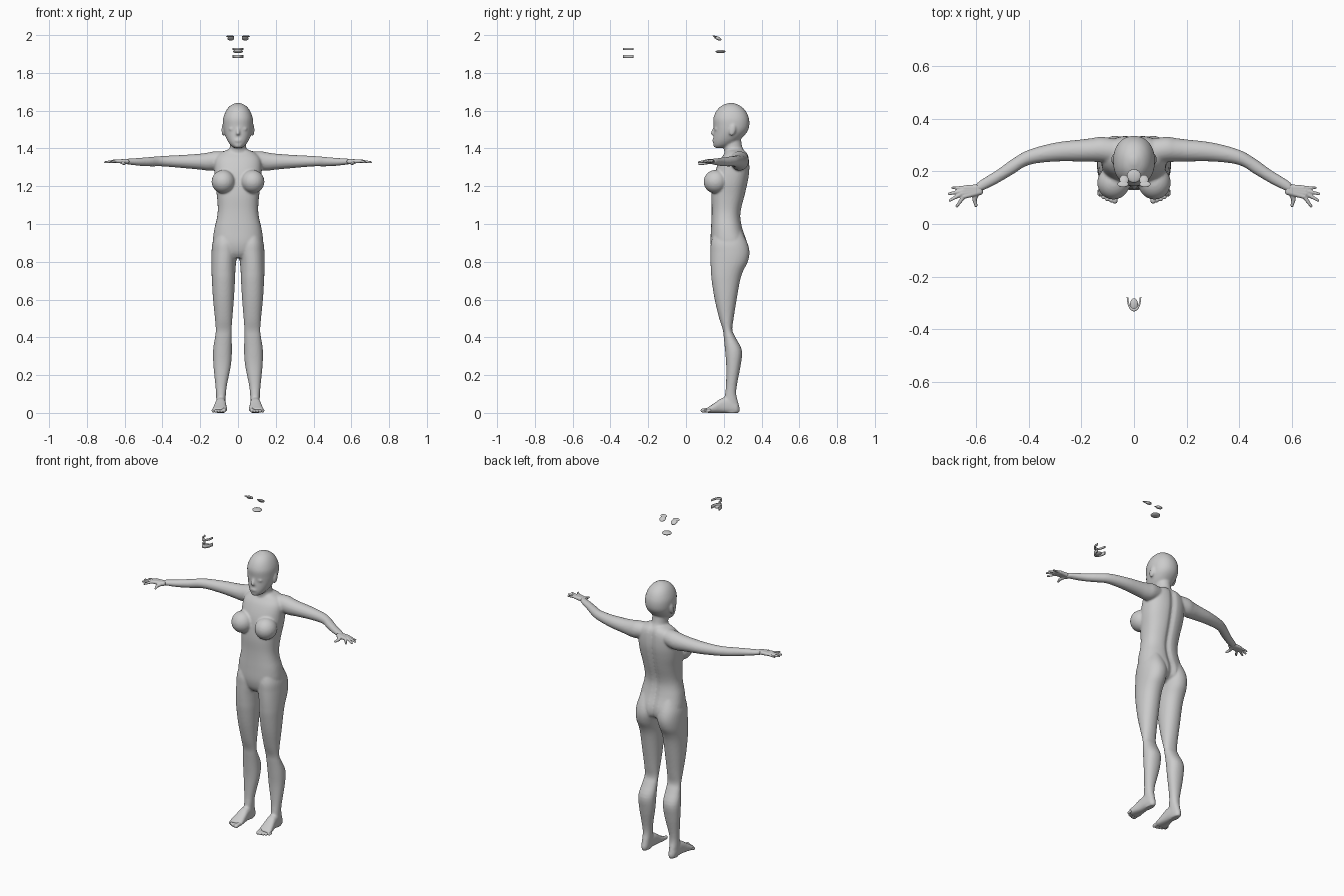
import bpy, bmesh, math
from mathutils import Vector, Matrix


def sgnpow(v, e):
    return math.copysign(abs(v) ** e, v)


def spline(rows, sub=4):
    """Catmull-Rom through section rows."""
    out = []
    for i in range(len(rows) - 1):
        a, b, c, d = (rows[max(0, min(len(rows) - 1, i + k))] for k in (-1, 0, 1, 2))
        for j in range(sub):
            t = j / sub
            out.append([0.5 * (2 * q + (r - p) * t + (2 * p - 5 * q + 4 * r - s) * t * t
                               + (3 * q - p - 3 * r + s) * t ** 3)
                        for p, q, r, s in zip(a, b, c, d)])
    return out + [list(rows[-1])]


def loft(bm, axis, rows, side=1, power=2.0, groove=0.0, n=40):
    """rows: (position, u0, u1, v0, v1); u, v are the two other axes in xyz order."""
    rings = []
    for p, u0, u1, v0, v1 in spline(rows):
        ring = []
        for k in range(n):
            a = 2 * math.pi * k / n
            u = (u0 + u1) / 2 + (u1 - u0) / 2 * sgnpow(math.cos(a), 2 / power)
            v = (v0 + v1) / 2 + (v1 - v0) / 2 * sgnpow(math.sin(a), 2 / power)
            if groove and math.sin(a) > 0:
                v -= groove * math.exp(-(u / 0.016) ** 2)
            co = {'x': (p, u, v), 'y': (u, p, v), 'z': (u, v, p)}[axis]
            ring.append(bm.verts.new((co[0] * side, co[1], co[2])))
        rings.append(ring)
    for a, b in zip(rings, rings[1:]):
        for k in range(n):
            bm.faces.new((a[k], a[(k + 1) % n], b[(k + 1) % n], b[k]))
    bm.faces.new(rings[0][::-1])
    bm.faces.new(rings[-1])


def capsule(bm, p0, p1, r0, r1, side=1):
    p0, p1 = Vector(p0), Vector(p1)
    rot = (p1 - p0).to_track_quat('Z', 'Y').to_matrix()
    for v in bmesh.ops.create_uvsphere(bm, u_segments=16, v_segments=11, radius=1)['verts']:
        v.co = p1 + rot @ v.co * r1 if v.co.z > 0 else p0 + rot @ v.co * r0
        v.co.x *= side


def blob(bm, c, r, side=1, tilt=0):
    m = (Matrix.Translation((c[0] * side, c[1], c[2])) @ Matrix.Rotation(tilt, 4, 'X')
         @ Matrix.Diagonal((*r, 1)))
    bmesh.ops.create_uvsphere(bm, u_segments=24, v_segments=16, radius=1, matrix=m)


def finish(name, bm, voxel=0, smooth=0):
    bmesh.ops.recalc_face_normals(bm, faces=bm.faces)
    me = bpy.data.meshes.new(name)
    bm.to_mesh(me)
    bm.free()
    me.shade_smooth()
    ob = bpy.data.objects.new(name, me)
    bpy.context.collection.objects.link(ob)
    if voxel:
        m = ob.modifiers.new("blend", 'REMESH')
        m.mode, m.voxel_size, m.use_smooth_shade = 'VOXEL', voxel, True
        m = ob.modifiers.new("relax", 'SMOOTH')
        m.factor, m.iterations = 0.5, smooth
    return ob


body = bmesh.new()

# Torso
loft(body, 'z', [(.82, -.05, .05, .16, .28), (.85, -.115, .115, .14, .32), (.90, -.133, .133, .13, .325),
                 (.97, -.126, .126, .132, .302), (1.03, -.112, .112, .135, .29), (1.08, -.107, .107, .136, .294),
                 (1.15, -.112, .112, .135, .312), (1.22, -.122, .122, .142, .328), (1.28, -.125, .125, .155, .337),
                 (1.34, -.122, .122, .18, .335), (1.375, -.095, .095, .205, .325), (1.395, -.05, .05, .215, .305)],
     power=2.4, groove=.012)

# Neck
loft(body, 'z', [(1.32, -.06, .06, .2, .325), (1.37, -.052, .052, .203, .318),
                 (1.41, -.043, .043, .2, .297), (1.47, -.043, .043, .2, .29)])

# Head
loft(body, 'z', [(1.403, -.018, .018, .155, .2), (1.415, -.036, .036, .147, .235), (1.435, -.052, .052, .144, .27),
                 (1.46, -.065, .065, .145, .30), (1.49, -.075, .075, .147, .325), (1.52, -.079, .079, .146, .335),
                 (1.56, -.078, .078, .145, .333), (1.60, -.063, .063, .162, .315), (1.627, -.04, .04, .19, .285),
                 (1.641, -.01, .01, .228, .25)], power=2.15)

# Nose, lips and chin
capsule(body, (0, .153, 1.515), (0, .14, 1.48), .007, .010)
blob(body, (0, .15, 1.442), (.022, .011, .010))
blob(body, (0, .158, 1.416), (.02, .013, .012))

for s in (1, -1):
    # Ear, eye and chest
    blob(body, (.078, .246, 1.498), (.009, .017, .033), s, -.2)
    blob(body, (.033, .162, 1.503), (.016, .012, .009), s)
    blob(body, (.078, .157, 1.224), (.062, .064, .062), s)
    # Arm
    loft(body, 'x', [(.05, .225, .32, 1.30, 1.385), (.12, .235, .332, 1.285, 1.385), (.16, .237, .327, 1.283, 1.378),
                     (.20, .238, .322, 1.288, 1.372), (.30, .238, .31, 1.297, 1.365), (.40, .225, .283, 1.305, 1.36),
                     (.46, .19, .25, 1.305, 1.355), (.52, .155, .207, 1.308, 1.35), (.58, .125, .17, 1.315, 1.346),
                     (.60, .116, .155, 1.317, 1.344)], s)
    # Leg
    loft(body, 'z', [(.96, .02, .115, .15, .295), (.90, .004, .135, .132, .325), (.85, .003, .14, .13, .336),
                     (.80, .010, .141, .13, .327), (.75, .014, .14, .132, .302), (.70, .016, .138, .136, .286),
                     (.60, .022, .132, .152, .268), (.50, .030, .122, .176, .252), (.44, .034, .118, .195, .245),
                     (.40, .034, .122, .2, .262), (.33, .032, .132, .207, .296), (.25, .038, .13, .213, .289),
                     (.15, .058, .12, .212, .27), (.10, .064, .116, .207, .266), (.06, .066, .115, .2, .275),
                     (.02, .068, .113, .2, .285), (0, .072, .109, .205, .28)], s, 2.15)
    # Foot
    loft(body, 'y', [(.27, .072, .112, 0, .05), (.23, .066, .117, 0, .08), (.19, .063, .121, 0, .078),
                     (.155, .06, .129, 0, .055), (.125, .058, .136, 0, .035), (.108, .062, .134, 0, .025)], s, 2.5)
finish("body", body, .006, 3)

# Hands: palm and fingers fanned from the wrist
fingers = [((.648, .105), (.675, .068), .0075), ((.655, .116), (.701, .090), .0075),
           ((.652, .127), (.704, .115), .0075), ((.645, .138), (.692, .138), .0065)]
for s, label in ((1, "left"), (-1, "right")):
    hand = bmesh.new()
    for knuckle, tip, r in fingers:
        capsule(hand, (.588, .13 + (knuckle[1] - .12) * .5, 1.331), (*knuckle, 1.333), .013, .0095, s)
        capsule(hand, (*knuckle, 1.333), (*tip, 1.327), r + .001, r - .002, s)
    capsule(hand, (.597, .122, 1.328), (.608, .095, 1.322), .011, .009, s)
    capsule(hand, (.608, .095, 1.322), (.602, .070, 1.318), .009, .006, s)
    finish(label + "_hand", hand, .003, 2)

    # Toes
    toes = bmesh.new()
    for i in range(5):
        x, r = .073 + .0145 * i, (.0125 if i == 0 else .009)
        capsule(toes, (x, .125, r + .004), (x, .088 + .0025 * i * i * .6, r), r, r * .85, s)
    finish(label + "_toes", toes, .003, 2)

    # Loose eye pieces above the head
    eye = bmesh.new()
    blob(eye, (.038, .168, 1.983), (.018, .021, .009), s, -.45)
    blob(eye, (.042, .152, 1.993), (.021, .012, .004), s, -.3)
    finish(label + "_loose_eye", eye)

# Loose mouth pocket above the head
pocket = bmesh.new()
blob(pocket, (0, .183, 1.913), (.027, .026, .009))
finish("loose_mouth_pocket", pocket)


# Loose dental arches in front
def arch(name, z, height):
    bm = bmesh.new()
    pts = [(.027 * math.sin(a) * (1 if abs(a) < 1.57 else 1.05), -.283 - .05 * math.cos(a))
           for a in [math.radians(d) for d in range(-95, 96, 10)]]
    rings = [[bm.verts.new((x * k, -.283 + (y + .283) * k, z + h))
              for k, h in ((1, -height), (1, height), (.78, height), (.78, -height))] for x, y in pts]
    for a, b in zip(rings, rings[1:]):
        for k in range(4):
            bm.faces.new((a[k], a[(k + 1) % 4], b[(k + 1) % 4], b[k]))
    bm.faces.new(rings[0])
    bm.faces.new(rings[-1])
    finish(name, bm)


arch("upper_teeth", 1.926, .005)
arch("lower_teeth", 1.887, .009)
tongue = bmesh.new()
blob(tongue, (0, -.305, 1.885), (.015, .022, .007))
finish("tongue", tongue)
